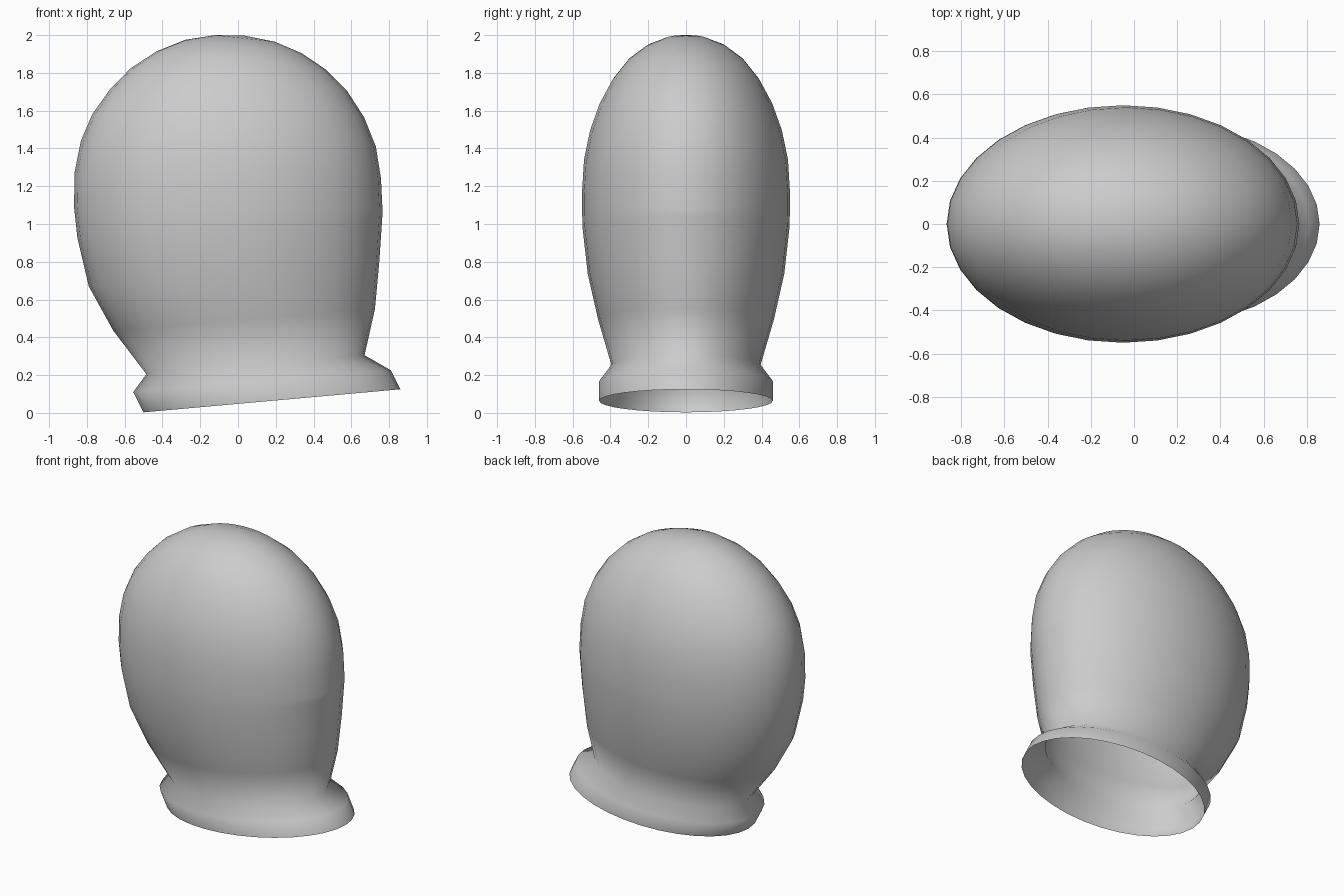
import bpy, bmesh
from math import cos, sin, pi

SIDES = 32

# Tilted elliptical rings: left x, left z, right x, right z, half depth in y
CUFF = [(-0.50, 0.003, 0.86, 0.125, 0.46),
        (-0.555, 0.11, 0.81, 0.225, 0.46),
        (-0.485, 0.205, 0.67, 0.305, 0.395)]
HAND = [(-0.66, 0.435, 0.725, 0.55, 0.465),
        (-0.79, 0.67, 0.748, 0.80, 0.52),
        (-0.85, 0.925, 0.764, 1.04, 0.548),
        (-0.868, 1.09, 0.766, 1.06, 0.55)]
# Rounded top: a tilted half ellipsoid closing at a pole
DOME = [(-0.865, 1.274, 0.765, 1.075, 0.55),
        (-0.832, 1.44, 0.757, 1.24, 0.54),
        (-0.772, 1.58, 0.73, 1.41, 0.508),
        (-0.68, 1.71, 0.667, 1.566, 0.457),
        (-0.57, 1.823, 0.577, 1.705, 0.389),
        (-0.43, 1.915, 0.462, 1.82, 0.306),
        (-0.28, 1.975, 0.335, 1.905, 0.21),
        (-0.12, 2.0, 0.195, 1.965, 0.107)]
POLE = (0.035, 0, 1.997)


def add_ring(bm, lx, lz, rx, rz, depth):
    cx, cz, hx, hz = (lx + rx) / 2, (lz + rz) / 2, (rx - lx) / 2, (rz - lz) / 2
    angles = [2 * pi * i / SIDES for i in range(SIDES)]
    return [bm.verts.new((cx + hx * cos(a), depth * sin(a), cz + hz * cos(a)))
            for a in angles]


# Mitten shell, open at the cuff
bm = bmesh.new()
rings = [add_ring(bm, *r) for r in CUFF + HAND + DOME]
for low, high in zip(rings, rings[1:]):
    for i in range(SIDES):
        j = (i + 1) % SIDES
        bm.faces.new((low[i], low[j], high[j], high[i]))
tip = bm.verts.new(POLE)
for i in range(SIDES):
    bm.faces.new((rings[-1][i], rings[-1][(i + 1) % SIDES], tip))
for f in bm.faces:
    f.smooth = True

mesh = bpy.data.meshes.new("mitten")
bm.to_mesh(mesh)
bm.free()
mitten = bpy.data.objects.new("mitten", mesh)
bpy.context.collection.objects.link(mitten)
